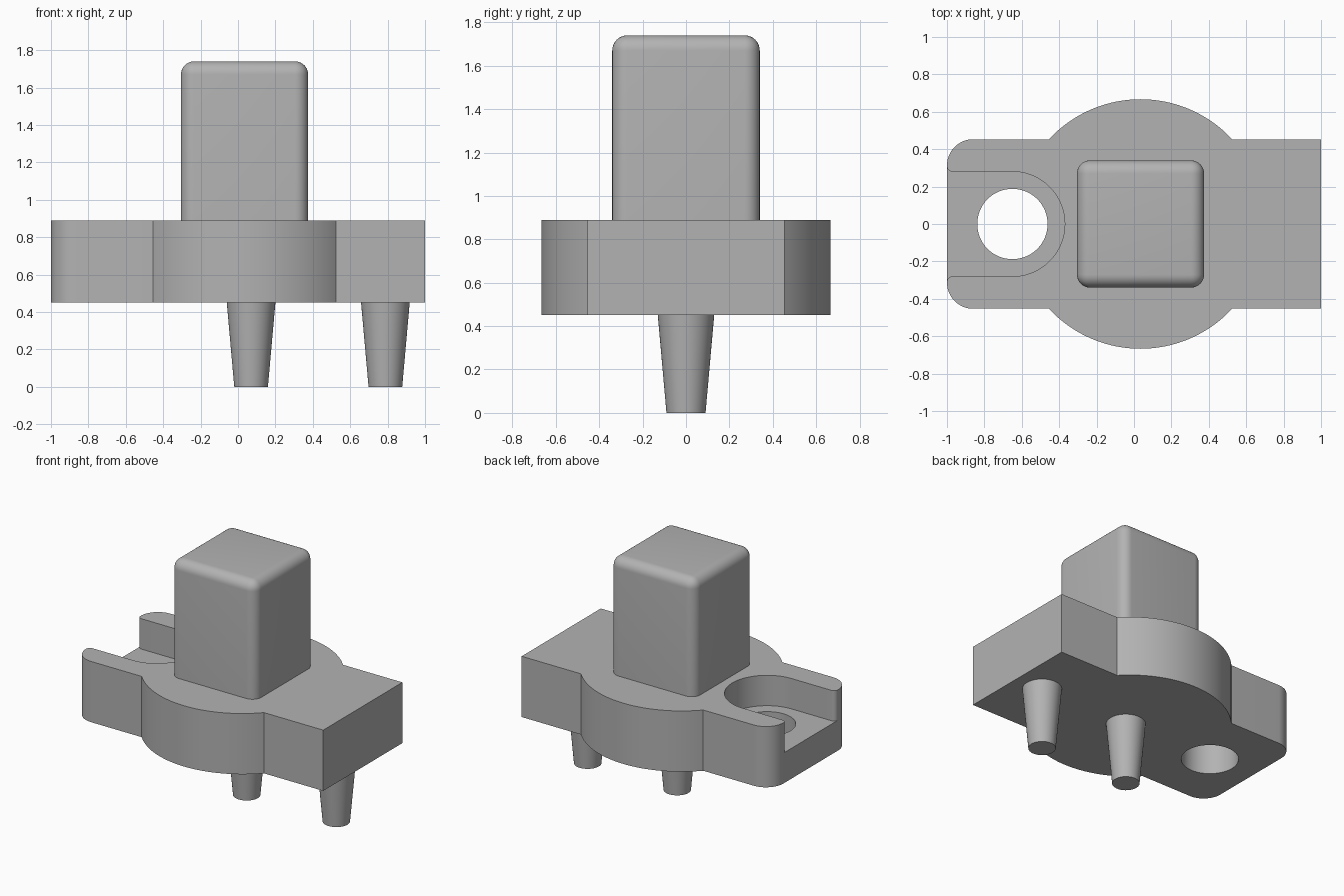
import bpy, bmesh
from math import sin, cos, radians, asin, degrees

cube = bpy.data.objects.get("Cube")
if cube:
    bpy.data.objects.remove(cube, do_unlink=True)

grey = bpy.data.materials.new("plain grey")
grey.use_nodes = True
COLOUR = (0.45, 0.45, 0.45, 1)
grey.diffuse_color = COLOUR
grey.node_tree.nodes["Principled BSDF"].inputs["Base Color"].default_value = COLOUR

BASE, FLOOR, TOP, PEAK = 0.45, 0.67, 0.89, 1.74
CX = 0.035      # centre of drum and block
HOLE_X = -0.65  # centre of hole and slot


def arc(cx, cy, r, a, b, n):
    """Points along an arc from angle a to b in degrees."""
    angles = [radians(a + (b - a) * i / n) for i in range(n + 1)]
    return [(cx + r * cos(t), cy + r * sin(t)) for t in angles]


def mirror_y(half):
    """Close a half outline by reflecting it across the x axis."""
    return half + [(x, -y) for x, y in reversed(half)]


def finish(name, bm):
    bmesh.ops.recalc_face_normals(bm, faces=bm.faces)
    mesh = bpy.data.meshes.new(name)
    bm.to_mesh(mesh)
    bm.free()
    mesh.materials.append(grey)
    obj = bpy.data.objects.new(name, mesh)
    bpy.context.collection.objects.link(obj)
    return obj


def prism(name, outline, z0, z1):
    bm = bmesh.new()
    face = bm.faces.new([bm.verts.new((x, y, z0)) for x, y in outline])
    res = bmesh.ops.extrude_face_region(bm, geom=[face])
    verts = [v for v in res["geom"] if isinstance(v, bmesh.types.BMVert)]
    bmesh.ops.translate(bm, verts=verts, vec=(0, 0, z1 - z0))
    return finish(name, bm)


def select_only(obj):
    bpy.ops.object.select_all(action='DESELECT')
    obj.select_set(True)
    bpy.context.view_layer.objects.active = obj


def smooth(obj):
    select_only(obj)
    bpy.ops.object.shade_smooth_by_angle(angle=radians(30))


def cut(obj, cutter):
    mod = obj.modifiers.new("cut", 'BOOLEAN')
    mod.operation, mod.solver, mod.object = 'DIFFERENCE', 'EXACT', cutter
    select_only(obj)
    bpy.ops.object.modifier_apply(modifier=mod.name)
    bpy.data.objects.remove(cutter, do_unlink=True)


# Body: bar with a round drum bulge and two rounded corners
W, R, CORNER = 0.453, 0.667, 0.14
a = degrees(asin(W / R))
half = [(1, W)] + arc(CX, 0, R, a, 180 - a, 48)
half += arc(-1 + CORNER, W - CORNER, CORNER, 90, 180, 16)
body = prism("body", mirror_y(half), BASE, TOP)

# Open slot with a slightly flared mouth, and the hole through its floor
S, F = 0.28, 0.03
slot = arc(HOLE_X, 0, S, 0, 90, 24) + arc(-1 + F, S + F, F, 270, 180, 8)
slot.append((-1.1, S + F))
cut(body, prism("slot_cutter", mirror_y(slot[1:]) + [slot[0]], FLOOR, TOP + 0.1))
hole = arc(HOLE_X, 0, 0.188, 0, 360, 64)[:-1]
cut(body, prism("hole_cutter", hole, BASE - 0.1, TOP))
smooth(body)

# Block on top, rounded on the upright and top edges
bm = bmesh.new()
bmesh.ops.create_cube(bm, size=1)
bottom = TOP - 0.05
for v in bm.verts:
    v.co = (CX + v.co.x * 0.68, v.co.y * 0.68, PEAK if v.co.z > 0 else bottom)
edges = [e for e in bm.edges if max(v.co.z for v in e.verts) > TOP]
bmesh.ops.bevel(bm, geom=edges, offset=0.07, segments=8, profile=0.5, affect='EDGES')
smooth(finish("block", bm))

# Tapered pegs underneath
for name, x in (("middle_peg", 0.07), ("end_peg", 0.788)):
    bm = bmesh.new()
    bmesh.ops.create_cone(bm, cap_ends=True, segments=48, radius1=0.09,
                          radius2=0.13, depth=BASE)
    bmesh.ops.translate(bm, verts=bm.verts, vec=(x, 0, BASE / 2))
    smooth(finish(name, bm))
